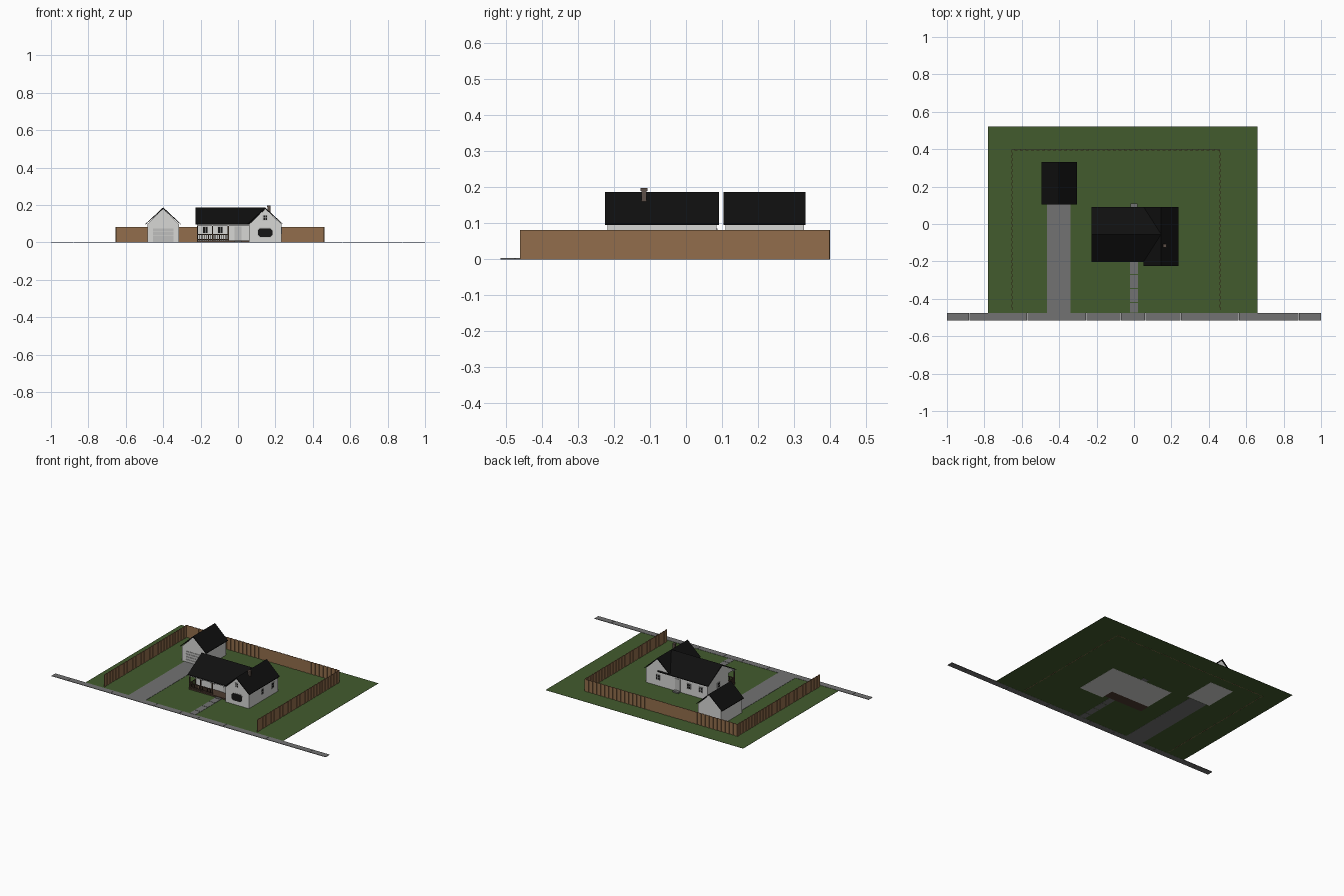
import bpy
import bmesh

cube = bpy.data.objects.get("Cube")
if cube:
    bpy.data.objects.remove(cube, do_unlink=True)


def material(name, r, g, b):
    m = bpy.data.materials.new(name)
    m.use_nodes = True
    m.diffuse_color = (r, g, b, 1)
    bsdf = next(n for n in m.node_tree.nodes if n.type == 'BSDF_PRINCIPLED')
    bsdf.inputs["Base Color"].default_value = (r, g, b, 1)
    return m


GRASS = material("grass green", .055, .105, .027)
PAVING = material("paving grey", .17, .17, .17)
WALL = material("wall white", .68, .68, .66)
TRIM = material("trim light grey", .52, .52, .51)
ROOF = material("roof black", .005, .005, .005)
GLASS = material("window black", .008, .008, .008)
FENCE = material("fence brown", .29, .155, .072)
TIMBER = material("porch dark brown", .075, .045, .03)
BRICK = material("chimney brown", .11, .08, .065)


def finish(name, bm, mat):
    bmesh.ops.recalc_face_normals(bm, faces=bm.faces)
    me = bpy.data.meshes.new(name)
    bm.to_mesh(me)
    bm.free()
    me.materials.append(mat)
    ob = bpy.data.objects.new(name, me)
    bpy.context.collection.objects.link(ob)
    return ob


def boxes(name, items, mat):
    """One object from boxes given as (x0, x1, y0, y1, z0, z1)."""
    bm = bmesh.new()
    for x0, x1, y0, y1, z0, z1 in items:
        vs = bmesh.ops.create_cube(bm, size=1)["verts"]
        bmesh.ops.scale(bm, vec=(x1 - x0, y1 - y0, z1 - z0), verts=vs)
        bmesh.ops.translate(bm, vec=((x0 + x1) / 2, (y0 + y1) / 2, (z0 + z1) / 2), verts=vs)
    return finish(name, bm, mat)


def prism(name, pts, axis, a, b, mat):
    """Extrude a (u, z) outline along x or y from a to b."""
    bm = bmesh.new()
    place = (lambda t, u, z: (t, u, z)) if axis == 'x' else (lambda t, u, z: (u, t, z))
    face = bm.faces.new([bm.verts.new(place(a, u, z)) for u, z in pts])
    ext = bmesh.ops.extrude_face_region(bm, geom=[face])["geom"]
    move = (b - a, 0, 0) if axis == 'x' else (0, b - a, 0)
    bmesh.ops.translate(bm, vec=move, verts=[v for v in ext if isinstance(v, bmesh.types.BMVert)])
    return finish(name, bm, mat)


def gable_roof(name, axis, u0, u1, a, b, eave=.099, ridge=.187, thick=.009):
    m = (u0 + u1) / 2
    pts = [(u0, eave), (m, ridge), (u1, eave), (u1, eave - .004), (m, ridge - thick), (u0, eave - .004)]
    prism(name, pts, axis, a, b, ROOF)


def house_wall(name, u0, u1, a, b, peak=.179):
    m = (u0 + u1) / 2
    prism(name, [(u0, 0), (u1, 0), (u1, .097), (m, peak), (u0, .097)], 'y', a, b, WALL)


def window(name, axis, face, side, c, z, w, h, bars=True):
    """Framed pane on a wall facing along axis; side is its outward sign."""
    def plate(u0, u1, z0, z1, depth):
        t0, t1 = sorted((face - side * .002, face + side * depth))
        return (t0, t1, u0, u1, z0, z1) if axis == 'x' else (u0, u1, t0, t1, z0, z1)
    l, r, lo, hi = c - w / 2, c + w / 2, z - h / 2, z + h / 2
    e = .003
    frame = [plate(l - e, l, lo - e, hi + e, .003), plate(r, r + e, lo - e, hi + e, .003),
             plate(l, r, lo - e, lo, .003), plate(l, r, hi, hi + e, .003)]
    if bars:
        frame += [plate(c - .001, c + .001, lo, hi, .003), plate(l, r, z - .001, z + .001, .003)]
    boxes(name + "_frame", frame, TRIM)
    boxes(name + "_glass", [plate(l, r, lo, hi, .0015)], GLASS)


# Ground, pavement, driveway and path
boxes("lawn", [(-.78, .66, -.475, .52, .0005, .0015)], GRASS)
joints = [-1, -.88, -.57, -.255, -.07, .06, .25, .56, .88, 1]
boxes("pavement", [(a + .001, b - .001, -.515, -.475, 0, .003)
                   for a, b in zip(joints, joints[1:])], PAVING)
boxes("driveway", [(-.465, -.34, -.475, .108, 0, .003)], PAVING)
stops = [-.475, -.42, -.345, -.27, -.2]
boxes("front_path", [(-.021, .021, a + .002, b - .002, 0, .003)
                     for a, b in zip(stops, stops[1:])], PAVING)
boxes("back_step", [(-.02, .02, .084, .11, 0, .01)], PAVING)

# Board fence on three sides, alternate boards set forward
boards = []
LEFT, RIGHT, FRONT, BACK, STEP = -.653, .46, -.46, .397, .0147
n = round((RIGHT - LEFT) / STEP)
for i in range(n):
    x, s = LEFT + i * (RIGHT - LEFT) / n, (i % 2) * .003
    boards.append((x, x + STEP + .001, BACK - s, BACK - s + .003, 0, .081))
n = round((BACK - FRONT) / STEP)
for i in range(n):
    y, s = FRONT + i * (BACK - FRONT) / n, (i % 2) * .003
    for x in (LEFT, RIGHT):
        boards.append((x - s, x - s + .003, y, y + STEP + .001, 0, .081))
boxes("fence", boards, FENCE)

# Garage
house_wall("garage_walls", -.485, -.315, .11, .327)
gable_roof("garage_roof", 'y', -.494, -.306, .104, .332)
boxes("garage_door", [(-.455, -.345, .107, .112, z, z + .0165) for z in (.003, .021, .039, .057)], TRIM)

# Main house; its gables also carry the porch ceiling
prism("main_walls", [(-.13, 0), (.085, 0), (.085, .097), (-.055, .179), (-.195, .097), (-.13, .097)],
      'x', -.217, .14, WALL)
gable_roof("main_roof", 'x', -.202, .092, -.226, .145)
house_wall("wing_walls", .06, .232, -.218, .085)
gable_roof("wing_roof", 'y', .051, .239, -.225, .092)

# Chimney
boxes("chimney", [(.158, .173, -.124, -.109, .15, .194)], BRICK)
boxes("chimney_cap", [(.156, .175, -.126, -.107, .19, .198)], BRICK)

# Porch
boxes("porch_deck", [(-.22, .06, -.198, -.13, 0, .01)], TIMBER)
boxes("porch_step", [(-.02, .02, -.212, -.198, 0, .006)], PAVING)
boxes("porch_beam", [(-.218, .06, -.198, -.19, .088, .098)], TRIM)
posts = [-.216, -.137, -.052]
boxes("porch_posts", [(x - .003, x + .003, -.197, -.191, .01, .09) for x in posts], TIMBER)
rails = [(-.216, -.052, -.196, -.192, z, z + .005) for z in (.013, .04)]
rails += [(-.218, -.214, -.194, -.13, z, z + .005) for z in (.013, .04)]
rails += [(x - .002, x + .002, -.196, -.192, .01, .042)
          for x in [-.216 + i * .0117 for i in range(1, 14)]]
rails += [(-.218, -.214, y - .002, y + .002, .01, .042)
          for y in [-.194 + i * .0117 for i in range(1, 6)]]
boxes("porch_railing", rails, TIMBER)

# Doors
for label, y in (("front", -.13), ("back", .085)):
    boxes(label + "_door", [(-.018, .018, y - .003, y + .003, .01, .085)], TRIM)

# Windows
for i, x in enumerate((-.175, -.095)):
    window(f"porch_window_{i}", 'y', -.13, -1, x, .066, .024, .034)
window("front_attic_window", 'y', -.218, -1, .145, .132, .02, .024)
for i, x in enumerate((-.17, -.08, .145)):
    window(f"back_window_{i}", 'y', .085, 1, x, .058, .024, .03)
for i, y in enumerate((-.08, .03)):
    window(f"wing_side_window_{i}", 'x', .232, 1, y, .062, .022, .03)
window("main_side_window", 'x', -.217, -1, -.03, .06, .024, .03)

# Wide front window with cut corners


def cut_corner(w, h, c):
    return [(.145 + sx * u, .052 + sz * v) for sx, sz, u, v in (
        (1, 1, w - c, h), (1, 1, w, h - c), (1, -1, w, h - c), (1, -1, w - c, h),
        (-1, -1, w - c, h), (-1, -1, w, h - c), (-1, 1, w, h - c), (-1, 1, w - c, h))]


prism("wide_window_frame", cut_corner(.042, .026, .013), 'y', -.2195, -.216, TRIM)
prism("wide_window_glass", cut_corner(.039, .023, .012), 'y', -.221, -.216, GLASS)
